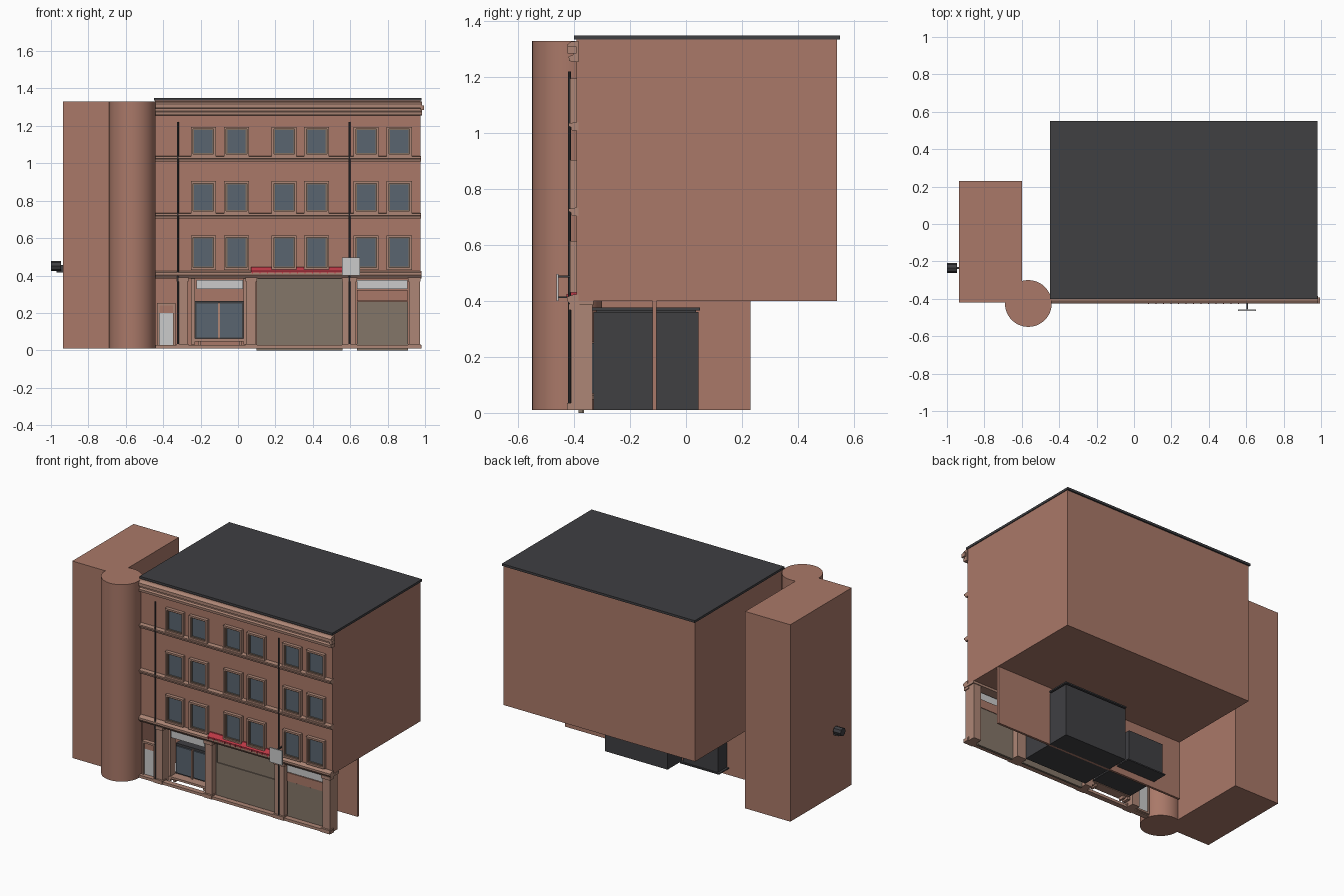
import bpy, bmesh, math
from mathutils import Matrix


def material(name, r, g, b):
    m = bpy.data.materials.new(name)
    m.diffuse_color = (r, g, b, 1)
    return m


BRICK = material("brick", 0.40, 0.19, 0.14)
TRIM = material("trim", 0.42, 0.24, 0.18)
FRAME = material("window_frame", 0.22, 0.16, 0.12)
DARK = material("charcoal", 0.05, 0.05, 0.055)
GLASS = material("glass", 0.10, 0.13, 0.16)
SHUTTER = material("shutter", 0.23, 0.18, 0.14)
RED = material("red", 0.50, 0.04, 0.06)
PALE = material("pale", 0.60, 0.60, 0.58)


def finish(name, bm, mat):
    bmesh.ops.recalc_face_normals(bm, faces=bm.faces)
    me = bpy.data.meshes.new(name)
    bm.to_mesh(me)
    bm.free()
    ob = bpy.data.objects.new(name, me)
    bpy.context.collection.objects.link(ob)
    me.materials.append(mat)
    return ob


def boxes(name, mat, *bounds):
    """One object from boxes given as (x0, x1, y0, y1, z0, z1)."""
    bm = bmesh.new()
    for x0, x1, y0, y1, z0, z1 in bounds:
        m = Matrix.Translation(((x0 + x1) / 2, (y0 + y1) / 2, (z0 + z1) / 2))
        m = m @ Matrix.Diagonal((x1 - x0, y1 - y0, z1 - z0, 1))
        bmesh.ops.create_cube(bm, size=1, matrix=m)
    return finish(name, bm, mat)


def ring(x0, x1, y0, y1, z0, z1, t):
    """Four bars framing a rectangle."""
    return [(x0, x0 + t, y0, y1, z0, z1), (x1 - t, x1, y0, y1, z0, z1),
            (x0 + t, x1 - t, y0, y1, z1 - t, z1), (x0 + t, x1 - t, y0, y1, z0, z0 + t)]


def moulding(name, mat, x0, x1, profile):
    """Extrude a (y, z) profile along x."""
    bm = bmesh.new()
    f = bm.faces.new([bm.verts.new((x0, y, z)) for y, z in profile])
    ext = bmesh.ops.extrude_face_region(bm, geom=[f])
    vs = [v for v in ext["geom"] if isinstance(v, bmesh.types.BMVert)]
    bmesh.ops.translate(bm, verts=vs, vec=(x1 - x0, 0, 0))
    return finish(name, bm, mat)


def cylinder(name, mat, x, y, r, z0, z1, n):
    bm = bmesh.new()
    bmesh.ops.create_cone(bm, cap_ends=True, segments=n, radius1=r, radius2=r, depth=z1 - z0,
                          matrix=Matrix.Translation((x, y, (z0 + z1) / 2)))
    ob = finish(name, bm, mat)
    bpy.ops.object.select_all(action='DESELECT')
    ob.select_set(True)
    bpy.context.view_layer.objects.active = ob
    bpy.ops.object.shade_smooth_by_angle(angle=math.radians(35))
    return ob


# Main masses
boxes("upper_building", BRICK, (-0.445, 0.975, -0.392, 0.54, 0.40, 1.335))
boxes("roof", DARK, (-0.45, 0.98, -0.40, 0.55, 1.335, 1.35))
boxes("side_wing", BRICK, (-0.935, -0.60, -0.42, 0.23, 0.01, 1.33))
cylinder("corner_turret", BRICK, -0.565, -0.425, 0.125, 0.01, 1.33, 48)
boxes("shop_back_wall", BRICK, (-0.45, 0.97, -0.12, -0.105, 0.01, 0.40))

# String courses and cornices
for i, z in enumerate((0.705, 1.01)):
    moulding(f"string_course_{i + 1}", TRIM, -0.445, 0.978,
             [(-0.385, z), (-0.408, z), (-0.412, z + 0.012), (-0.42, z + 0.016),
              (-0.42, z + 0.026), (-0.385, z + 0.03)])
moulding("top_cornice", TRIM, -0.445, 0.985,
         [(-0.385, 1.255), (-0.418, 1.258), (-0.42, 1.275), (-0.405, 1.28), (-0.405, 1.292),
          (-0.424, 1.297), (-0.424, 1.318), (-0.41, 1.328), (-0.385, 1.33)])
boxes("cornice_end", TRIM, (0.975, 0.995, -0.424, -0.392, 1.285, 1.31))
moulding("shop_cornice", TRIM, -0.445, 0.98,
         [(-0.33, 0.385), (-0.412, 0.385), (-0.425, 0.402), (-0.425, 0.415), (-0.40, 0.424),
          (-0.385, 0.424), (-0.385, 0.40), (-0.33, 0.40)])

# Upper windows: three rows of paired windows
frames, sashes, panes = [], [], []
for z0, z1 in ((0.43, 0.615), (0.732, 0.905), (1.037, 1.195)):
    for x in (-0.252, -0.075, 0.180, 0.353, 0.618, 0.795):
        x1 = x + 0.134
        frames += ring(x, x1, -0.415, -0.385, z0, z1, 0.012)
        sashes += ring(x + 0.012, x1 - 0.012, -0.406, -0.39, z0 + 0.012, z1 - 0.012, 0.006)
        panes.append((x + 0.018, x1 - 0.018, -0.399, -0.39, z0 + 0.018, z1 - 0.018))
boxes("window_surrounds", TRIM, *frames)
boxes("window_sashes", FRAME, *sashes)
boxes("window_panes", GLASS, *panes)

# Shopfront piers with base and cap blocks, and the plinth
piers = []
for x0, x1 in ((-0.325, -0.27), (0.045, 0.097), (0.56, 0.63), (0.915, 0.972)):
    piers += [(x0, x1, -0.412, -0.335, 0.01, 0.39),
              (x0 - 0.005, x1 + 0.005, -0.425, -0.38, 0.01, 0.035),
              (x0 - 0.005, x1 + 0.005, -0.42, -0.38, 0.368, 0.39)]
boxes("shop_piers", TRIM, *piers)
boxes("plinth", TRIM, (-0.44, 0.98, -0.42, -0.385, 0.01, 0.028))

# Side door
boxes("door_frame", TRIM, *ring(-0.432, -0.335, -0.40, -0.37, 0.015, 0.252, 0.012))
boxes("door_transom", BRICK, (-0.42, -0.347, -0.392, -0.376, 0.20, 0.24))
boxes("door_panel", PALE, (-0.42, -0.347, -0.39, -0.376, 0.027, 0.20))

# Display window with its box behind
boxes("display_box", DARK, (-0.23, 0.03, -0.33, -0.01, 0.06, 0.265),
      (-0.245, 0.045, -0.33, 0.0, 0.052, 0.06))
boxes("display_panes", GLASS, (-0.222, -0.107, -0.338, -0.33, 0.07, 0.25),
      (-0.095, 0.022, -0.338, -0.33, 0.07, 0.25))
boxes("display_frame", TRIM, (-0.25, -0.23, -0.385, -0.335, 0.03, 0.385),
      (0.03, 0.045, -0.385, -0.335, 0.03, 0.385),
      (-0.107, -0.095, -0.345, -0.33, 0.06, 0.255))
boxes("display_sill", TRIM, (-0.24, 0.04, -0.39, -0.325, 0.048, 0.062),
      (-0.215, -0.20, -0.38, -0.34, 0.028, 0.048), (0.005, 0.02, -0.38, -0.34, 0.028, 0.048))

# Large central shutter with its deep bay
boxes("bay", DARK, (0.105, 0.57, -0.33, 0.045, 0.01, 0.36),
      (0.10, 0.575, -0.335, 0.05, 0.367, 0.376), (0.115, 0.56, -0.32, 0.035, 0.36, 0.367))
boxes("central_shutter", SHUTTER, (0.10, 0.56, -0.378, -0.365, 0.0, 0.39))
boxes("shutter_header", SHUTTER, *ring(0.108, 0.553, -0.384, -0.376, 0.24, 0.388, 0.006))

# Right shutter and transom
boxes("right_shutter", SHUTTER, (0.637, 0.91, -0.385, -0.37, 0.0, 0.262))
boxes("right_transom", BRICK, (0.637, 0.905, -0.39, -0.37, 0.265, 0.322))
boxes("fascia_boards", PALE, (-0.222, 0.027, -0.392, -0.38, 0.327, 0.375),
      (0.637, 0.905, -0.392, -0.38, 0.327, 0.375))

# Red canopy strip with raised ribs
moulding("canopy", RED, 0.07, 0.562,
         [(-0.39, 0.42), (-0.424, 0.412), (-0.424, 0.424), (-0.402, 0.446), (-0.39, 0.446)])
boxes("canopy_ribs", RED, *[(0.075 + i * 0.04, 0.081 + i * 0.04, -0.428, -0.40, 0.41, 0.425)
                            for i in range(13)])

# Drainpipes
for i, x in enumerate((-0.322, 0.595)):
    cylinder(f"drainpipe_{i + 1}", DARK, x, -0.417, 0.0055, 0.035, 1.22, 10)

# Projecting blank sign and bracket
boxes("sign_plate", PALE, (0.557, 0.652, -0.464, -0.456, 0.40, 0.497))
boxes("sign_bracket", DARK, (0.601, 0.609, -0.456, -0.39, 0.485, 0.492),
      (0.601, 0.609, -0.456, -0.39, 0.41, 0.417))

# Wall lamp on the side wing
lamp = cylinder("wall_lamp", DARK, 0, 0, 0.027, -0.0275, 0.0275, 8)
lamp.location = (-0.9725, -0.235, 0.45)
lamp.rotation_euler = (0, math.pi / 2, 0)
boxes("lamp_bracket", DARK, (-0.97, -0.933, -0.241, -0.229, 0.416, 0.426),
      (-0.95, -0.933, -0.241, -0.229, 0.426, 0.455))
